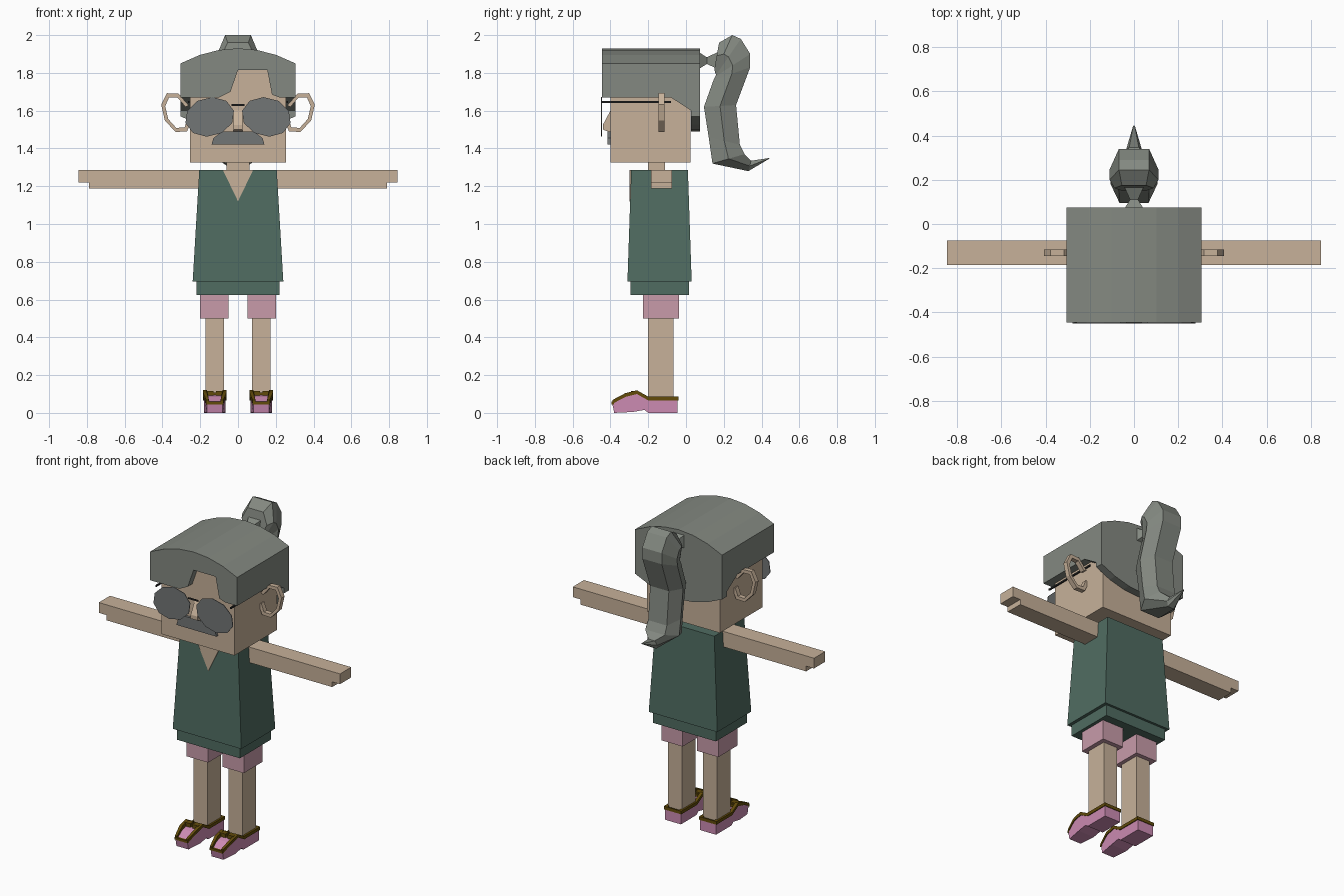
import bpy
import bmesh
from math import cos, sin, radians
from mathutils import Vector

cube = bpy.data.objects.get("Cube")
if cube:
    bpy.data.objects.remove(cube, do_unlink=True)


def material(name, *rgb):
    mat = bpy.data.materials.new(name)
    mat.use_nodes = True
    mat.diffuse_color = (*rgb, 1)
    mat.node_tree.nodes["Principled BSDF"].inputs["Base Color"].default_value = (*rgb, 1)
    return mat


skin = material("skin", 0.57, 0.44, 0.32)
grey = material("grey hair", 0.23, 0.25, 0.22)
tint = material("tinted lens", 0.17, 0.18, 0.18)
green = material("green cloth", 0.08, 0.15, 0.12)
rose = material("rose shorts", 0.58, 0.33, 0.4)
pink = material("pink shoe", 0.61, 0.26, 0.45)
brown = material("brown trim", 0.12, 0.07, 0.003)
dark = material("dark frame", 0.02, 0.02, 0.02)


def loft(name, rings, mat):
    """Skin a list of equal-sized point rings and cap both ends."""
    bm = bmesh.new()
    rows = [[bm.verts.new(point) for point in ring] for ring in rings]
    for lower, upper in zip(rows, rows[1:]):
        for i in range(len(lower)):
            bm.faces.new((lower[i - 1], lower[i], upper[i], upper[i - 1]))
    bm.faces.new(rows[0])
    bm.faces.new(rows[-1])
    bmesh.ops.recalc_face_normals(bm, faces=bm.faces)
    mesh = bpy.data.meshes.new(name)
    bm.to_mesh(mesh)
    bm.free()
    mesh.materials.append(mat)
    obj = bpy.data.objects.new(name, mesh)
    bpy.context.collection.objects.link(obj)
    return obj


def prism(name, outline, span, mat):
    """Extrude an outline of (x, z) points along y."""
    return loft(name, [[(x, y, z) for x, z in outline] for y in span], mat)


def side_prism(name, outline, span, mat):
    """Extrude an outline of (y, z) points along x."""
    return loft(name, [[(x, y, z) for y, z in outline] for x in span], mat)


def block(name, xs, ys, zs, mat):
    low, high = zs
    return side_prism(name, [(ys[0], low), (ys[1], low), (ys[1], high), (ys[0], high)], xs, mat)


def both(half):
    return -half, half


def around(middle, half):
    return middle - half, middle + half


def rectangle(half_width, middle_y, half_depth, z):
    front, back = around(middle_y, half_depth)
    return [(-half_width, front, z), (half_width, front, z),
            (half_width, back, z), (-half_width, back, z)]


def arc(half, z, rise, steps=6):
    """Shallow parabola from the left edge to the right edge."""
    spread = [1 - 2 * i / steps for i in range(steps + 1)]
    return [(half * t, z + rise * (1 - t * t)) for t in spread]


def oval(x, z, rx, rz, lean, sweep, steps):
    """Leaning ellipse, open towards the middle of the model."""
    angles = [radians(sweep) * (i / steps - 0.5) for i in range(steps + 1)]
    return [(x + rx * cos(a) + lean * sin(a), z + rz * sin(a)) for a in angles]


def mirrored(obj):
    """Copy a left part to the right side."""
    twin = obj.copy()
    twin.data = obj.data.copy()
    twin.name = obj.name.replace("left", "right")
    for vert in twin.data.vertices:
        vert.co.x *= -1
    twin.data.flip_normals()
    bpy.context.collection.objects.link(twin)


# Head, neck, nose and moustache
face = -0.4
block("head", both(0.255), (face, 0.025), (1.325, 1.84), skin)
block("neck", both(0.06), (-0.2, -0.11), (1.26, 1.33), skin)
side_prism("nose", [(face, 1.6), (face - 0.04, 1.525), (face - 0.04, 1.5), (face, 1.485)],
           both(0.023), skin)
whisker = [(0.14, 1.42), (0.13, 1.455), (0.085, 1.49)]
prism("moustache", whisker + [(-x, z) for x, z in reversed(whisker)],
      (face - 0.016, face + 0.01), tint)

# Hair cap, fringe with an off-centre opening, and hanging back
wide, brow, hair_back = 0.305, 1.67, 0.075
crown = arc(wide, 1.85, 0.08)
base = [(-wide, brow), (wide, brow)]
opening = [(-0.1, brow), (-0.04, 1.7), (0, 1.815), (0.155, 1.815), (0.18, 1.685), (0.22, brow)]
prism("hair_cap", base + crown, (face + 0.01, hair_back), grey)
prism("hair_fringe", base[:1] + opening + base[1:] + crown, (face - 0.045, face + 0.01), grey)
prism("hair_back", base + arc(wide, 1.57, -0.08), (0.026, hair_back), grey)
mirrored(side_prism("left_hair_side", [(-0.08, brow), (hair_back, brow), (hair_back, 1.57)],
                    (0.25, wide), grey))

# Ponytail: six-sided sections between its inner and outer edges
edges = [
    ((0.15, 1.82), (0.175, 1.96)), ((0.155, 1.8), (0.245, 2)), ((0.16, 1.79), (0.29, 1.98)),
    ((0.155, 1.78), (0.34, 1.9)), ((0.145, 1.76), (0.34, 1.83)), ((0.095, 1.62), (0.265, 1.63)),
    ((0.12, 1.46), (0.285, 1.42)), ((0.14, 1.32), (0.31, 1.37)), ((0.33, 1.28), (0.345, 1.335)),
    ((0.44, 1.345), (0.445, 1.35)),
]
sections = []
for near, far in edges:
    inner, outer = Vector((0, *near)), Vector((0, *far))
    side = Vector((min(0.11, 0.62 * (outer - inner).length), 0, 0))
    middle, corner = (inner + outer) / 2, side * 0.62
    sections.append([inner - corner, inner + corner, middle + side,
                     outer + corner, outer - corner, middle - side])
loft("ponytail", sections, grey)
knot = [(hair_back, 0.04), (0.11, 0.018), (0.17, 0.045)]
loft("ponytail_tie", [[(-r, y, 1.865 - r), (r, y, 1.865 - r), (r, y, 1.865 + r), (-r, y, 1.865 + r)]
                      for y, r in knot], grey)

# Ears as open rims
rim = oval(0.325, 1.59, 0.078, 0.11, 0.025, 320, 7)
hole = oval(0.325, 1.59, 0.057, 0.087, 0.02, 320, 7)
mirrored(prism("left_ear", rim + hole[::-1], around(-0.13, 0.015), skin))

# Sunglasses
glass = face - 0.047
mirrored(prism("left_lens", oval(0.15, 1.567, 0.13, 0.105, -0.015, 324, 9),
               around(glass, 0.002), tint))
mirrored(block("left_temple", around(0.262, 0.004), (glass, -0.08), (1.64, 1.65), dark))
block("glasses_bridge", both(0.035), around(glass, 0.002), (1.625, 1.635), dark)

# Tunic with hem and open collar
body = -0.14
loft("tunic", [rectangle(0.22, body, 0.155, 0.625), rectangle(0.22, body, 0.155, 0.695),
               rectangle(0.24, body, 0.17, 0.695), rectangle(0.205, body, 0.15, 1.285)], green)
prism("collar_opening", [(-0.08, 1.286), (0.08, 1.286), (0, 1.12)], (-0.298, -0.289), skin)

# Arms, with the hand's fingers reaching past the palm
arm = around(-0.13, 0.056)
mirrored(block("left_arm", (0.2, 0.845), arm, (1.22, 1.285), skin))
mirrored(block("left_arm_underside", (0.2, 0.79), arm, (1.187, 1.22), skin))

# Legs and shorts
foot = 0.123
mirrored(block("left_shorts_leg", around(0.125, 0.075), (-0.228, -0.038), (0.5, 0.63), rose))
mirrored(block("left_leg", around(foot, 0.049), (-0.2, -0.065), (0.06, 0.51), skin))


def finish_shoe_part(obj):
    """Narrow the toe end, then copy to the other foot."""
    for vert in obj.data.vertices:
        if vert.co.y < -0.37:
            vert.co.x = foot + (vert.co.x - foot) * 0.75
    mirrored(obj)


# Shoes with brown edging, strap and bow
heel, toe = -0.045, -0.39
top = [(heel, 0.066), (-0.2, 0.066), (-0.26, 0.1), (-0.32, 0.085), (toe, 0.048)]
underside = [(-0.38, 0), (-0.28, 0.005), (-0.22, 0.016), (-0.2, 0), (heel, 0)]
finish_shoe_part(side_prism("left_shoe", top + underside, around(foot, 0.056), pink))
band = top + [(y, z + 0.02) for y, z in reversed(top)]
for label, turn in (("inner", -1), ("outer", 1)):
    finish_shoe_part(side_prism(f"left_{label}_edging", band, around(foot + turn * 0.051, 0.01), brown))
    mirrored(block(f"left_{label}_bow", around(foot + turn * 0.027, 0.02),
                   (-0.292, -0.255), (0.09, 0.116), brown))
finish_shoe_part(block("left_toe_edging", around(foot, 0.061), (toe - 0.004, toe + 0.01),
                       (0.045, 0.06), brown))
mirrored(block("left_heel_edging", around(foot, 0.061), around(heel, 0.004), (0.066, 0.086), brown))
mirrored(block("left_strap", around(foot, 0.05), (-0.285, -0.245), (0.09, 0.108), brown))
